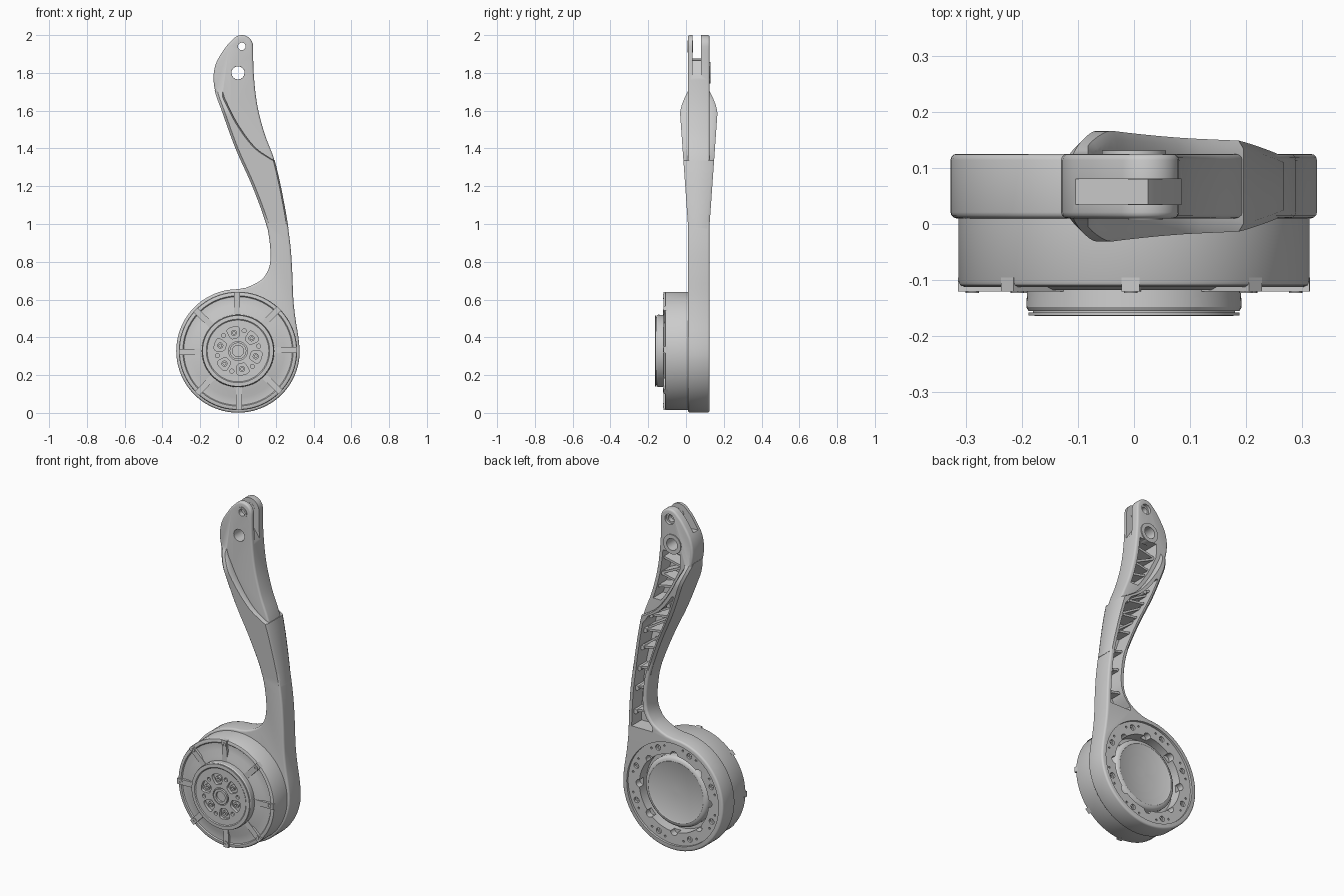
import bpy, bmesh
from math import sin, cos, pi, radians, copysign, hypot

if "Cube" in bpy.data.objects:
    bpy.data.objects.remove(bpy.data.objects["Cube"])

CX, CZ = 0.0, 0.328          # hip axis (runs along y)


def loft(name, secs, closed=False):
    """Skin equal-length point loops; cap the ends unless closed into a ring."""
    bm = bmesh.new()
    rows = [[bm.verts.new(p) for p in s] for s in secs]
    n = len(rows[0])
    for a, b in zip(rows, rows[1:] + (rows[:1] if closed else [])):
        for i in range(n):
            j = (i + 1) % n
            bm.faces.new((a[i], a[j], b[j], b[i]))
    if not closed:
        bm.faces.new(rows[0])
        bm.faces.new(rows[-1])
    bmesh.ops.recalc_face_normals(bm, faces=bm.faces)
    me = bpy.data.meshes.new(name)
    bm.to_mesh(me)
    bm.free()
    ob = bpy.data.objects.new(name, me)
    bpy.context.collection.objects.link(ob)
    return ob


def prism(name, pts, y0, y1):
    return loft(name, [[(x, y, z) for x, z in pts] for y in (y0, y1)])


def lathe(name, prof, x=CX, z=CZ, n=24, closed=False):
    return loft(name, [[(x + r * cos(2 * pi * i / n), y, z + r * sin(2 * pi * i / n))
                        for i in range(n)] for r, y in prof], closed)


def cyl(name, x, z, r, y0, y1, n=24):
    return lathe(name, [(r, y0), (r, y1)], x, z, n)


def tube(name, x, z, r0, r1, y0, y1, n=32):
    return lathe(name, [(r0, y0), (r1, y0), (r1, y1), (r0, y1)], x, z, n, True)


def bar(name, p, q, w, y0, y1):
    dx, dz = q[0] - p[0], q[1] - p[1]
    k = w / 2 / hypot(dx, dz)
    a, b = -dz * k, dx * k
    return prism(name, [(p[0] + a, p[1] + b), (q[0] + a, q[1] + b),
                        (q[0] - a, q[1] - b), (p[0] - a, p[1] - b)], y0, y1)


def apply(ob, kind, **kw):
    m = ob.modifiers.new("m", kind)
    for k, v in kw.items():
        setattr(m, k, v)
    bpy.context.view_layer.objects.active = ob
    bpy.ops.object.modifier_apply(modifier=m.name)


def boolean(ob, tools, op='DIFFERENCE'):
    for t in tools:
        apply(ob, 'BOOLEAN', object=t, operation=op, solver='EXACT')
        bpy.data.objects.remove(t)


def join(name, obs):
    bpy.ops.object.select_all(action='DESELECT')
    for o in obs:
        o.select_set(True)
    bpy.context.view_layer.objects.active = obs[0]
    bpy.ops.object.join()
    obs[0].name = name
    return obs[0]


def polar(r, a):
    return CX + r * cos(a), CZ + r * sin(a)


def curve(k):
    """Smooth x(z) through (z, x) knots."""
    def slope(i):
        a, b = k[max(i - 1, 0)], k[min(i + 1, len(k) - 1)]
        return (b[1] - a[1]) / (b[0] - a[0])

    def f(z):
        z = min(max(z, k[0][0]), k[-1][0])
        i = max(j for j in range(len(k) - 1) if k[j][0] <= z)
        h = k[i + 1][0] - k[i][0]
        t = (z - k[i][0]) / h
        return ((2*t**3 - 3*t*t + 1) * k[i][1] + (t**3 - 2*t*t + t) * h * slope(i)
                + (3*t*t - 2*t**3) * k[i + 1][1] + (t**3 - t*t) * h * slope(i + 1))
    return f


def span(a, b, n):
    return [a + (b - a) * i / n for i in range(n + 1)]


# Arm edges: left, right and the diagonal step
L = curve([(.662, .04), (.68, .085), (.71, .13), (.76, .162), (.82, .172), (.9, .168), (1, .15),
           (1.2, .077), (1.4, -.012), (1.6, -.085), (1.7, -.12), (1.78, -.13), (1.85, -.117),
           (1.9, -.09), (1.95, -.055)])
R = curve([(.33, .327), (.4, .32), (.5, .304), (.6, .293), (.75, .287), (.9, .276), (1.1, .245),
           (1.34, .192), (1.48, .14), (1.63, .102), (1.8, .083), (1.94, .08)])
D = curve([(1.335, .19), (1.4, .095), (1.525, 0), (1.67, -.075)])
E = lambda z: .041 * (z - 1) / .58 if z < 1.59 else .041 - .045 * ((z - 1.59) / .12) ** 1.5
edge = lambda z: R(z) if z <= 1.335 else min(R(z), D(z))

# Link plate: hip disc and curved arm in one outline
outline = [(R(z), z) for z in span(.34, 1.92, 50)]
outline += [(.02 + .06 * cos(a), 1.94 + .06 * sin(a)) for a in span(0, radians(135), 10)]
outline += [(L(z), z) for z in span(1.95, .72, 44) + [.705, .69, .675, .662]]
outline += [polar(.327, a) for a in span(pi / 2, 2 * pi, 60)[:-1]]
link = prism("leg_link", outline, .01, .125)
apply(link, 'BEVEL', width=.011, segments=3, limit_method='ANGLE',
      angle_limit=radians(50), use_clamp_overlap=False)

# Thickened shin below the diagonal step
secs = []
for z in span(.98, 1.335, 10) + span(1.345, 1.71, 20):
    a, b, e, c = L(z) - .0015, edge(z) + .0015, E(z), .014
    f, k = .01 - e, .125 + e
    secs.append([(a, f + c, z), (a + c, f, z), (b - c * .6, f, z), (b, f + c, z),
                 (b, k - c, z), (b - c * .6, k, z), (a + c, k, z), (a, k - c, z)])
boolean(link, [loft("swell", secs)], 'UNION')


# Rear pockets, fork slot and pin holes
def pocket(zs, left, right, floor):
    return loft("pocket", [[(left(z), floor(z), z), (right(z), floor(z), z),
                            (right(z), .25, z), (left(z), .25, z)] for z in zs])


low_l = lambda z: max(L(z) + .024, .13) if z < .74 else L(z) + .022
low_r = lambda z: R(z) - .024 if z <= 1.31 else min(R(z) - .024, D(z) - .03)
up_l = lambda z: max(D(z) + .025, L(z) + .025)
up_r = lambda z: R(z) - .024
floor = lambda z: .033 - max(E(z), 0)
slot = [(-.2, 1.885), (.025, 1.865), (.085, 1.775), (.2, 1.775), (.2, 2.1), (-.2, 2.1)]
boolean(link, [pocket(span(.66, 1.51, 36), low_l, low_r, floor),
               pocket(span(1.45, 1.75, 14), up_l, up_r, lambda z: .033),
               prism("slot", slot, .035, .08),
               cyl("c", .02, 1.94, .03, -.1, .3), cyl("c", 0, 1.8, .035, -.1, .3)])

# Hip bore: recessed flange, deep well, lobes and bolt holes
boolean(link, [lathe("c", [(.298, .112), (.303, .3)], n=96), lathe("c", [(.225, .045), (.225, .3)], n=96)])
bolt_angles = [radians(22 + 45 * i) for i in range(8)]
boolean(link, [cyl("c", *polar(.225, a + .4), .022, .075, .3) for a in bolt_angles])
boolean(link, [cyl("c", *polar(.264, a), .016, .06, .3, 20) for a in bolt_angles])
boolean(link, [cyl("c", *polar(.272, a + s), .006, .08, .3, 10) for a in bolt_angles for s in (-.17, .17)])
join("flange_bolts", [tube("b", *polar(.264, a), .007, .0165, .07, .1, 20) for a in bolt_angles])

# Zigzag stiffening ribs with small bosses
ribs = []
zs = [.74, .88, 1.0, 1.13, 1.24, 1.34, 1.43]
for i, z in enumerate(zs):
    y0, y1 = .015 - max(E(z), 0), .1 + max(E(z), 0) * .6
    z2 = z + .02
    ribs.append(bar("r", (low_l(z2) - .008, z2), (low_r(z) + .008, z), .013, y0, y1))
    ribs.append(cyl("r", low_r(z) - .008, z, .014, y0, y1 + .006, 16))
    if i >= 3 and i < 6:
        zn = zs[i + 1]
        ribs.append(bar("r", (low_r(z) + .005, z), (low_l(zn) - .005, zn), .012, y0, y1 - .015))
for z, zn in ((1.52, 1.54), (1.6, 1.58), (1.6, 1.67), (1.7, 1.67)):
    ribs.append(bar("r", (up_r(z) + .006, z), (up_l(zn) - .006, zn), .013, .02, .108))
join("arm_ribs", ribs)

# Pin bushes and knee pivot boss
join("fork_bushes", [tube("t", .02, 1.94, .02, .031, y, y + .029) for y in (.007, .079)])
tube("knee_boss", 0, 1.8, .0345, .057, .09, .131, 40)

# Motor cap inside the well
lathe("motor_cap", [(.205, .03), (.205, .075), (.2, .086), (.19, .093), (.178, .095), (.172, .092), (.01, .092)], n=96)

# Motor housing with radial tabs
lathe("motor_housing", [(.2, .02), (.313, .02), (.313, -.103), (.31, -.109), (.303, -.112), (.292, -.112),
                        (.287, -.106), (.245, -.106), (.215, -.118), (.1, -.118)], n=96)
tabs = []
for i in range(8):
    a = i * pi / 4 + .02
    tabs.append(bar("t", polar(.18, a), polar(.313, a), .032, -.12, -.095))
    tabs.append(tube("t", *polar(.288, a), .006, .012, -.123, -.11, 16))
join("housing_tabs", tabs)

# Output hub with six windows and holes
hub = lathe("output_hub", [(.19, -.11), (.192, -.148), (.188, -.155), (.18, -.155), (.18, -.158), (.188, -.158),
                           (.188, -.163), (.168, -.164), (.163, -.16), (.01, -.16)], n=96)
sq = lambda v: copysign(abs(v) ** .5, v)
cuts, studs = [cyl("c", CX, CZ, .05, -.2, -.152, 40)], []
for i in range(6):
    a = radians(43 + 60 * i)
    cuts.append(prism("c", [polar(.099 + .03 * sq(cos(t)), a + .3 * sq(sin(t)))
                            for t in span(0, 2 * pi, 28)[:-1]], -.2, -.142))
    cuts.append(cyl("c", *polar(.112, a + pi / 6), .011, -.2, -.145, 14))
    studs.append(tube("s", *polar(.098, a), .007, .016, -.156, -.138, 20))
boolean(hub, cuts)
join("hub_studs", studs)
tube("hub_bearing", CX, CZ, .03, .044, -.164, -.145, 40)

# Smooth shading with crisp edges
bpy.ops.object.select_all(action='SELECT')
bpy.ops.object.shade_smooth_by_angle(angle=radians(32))
